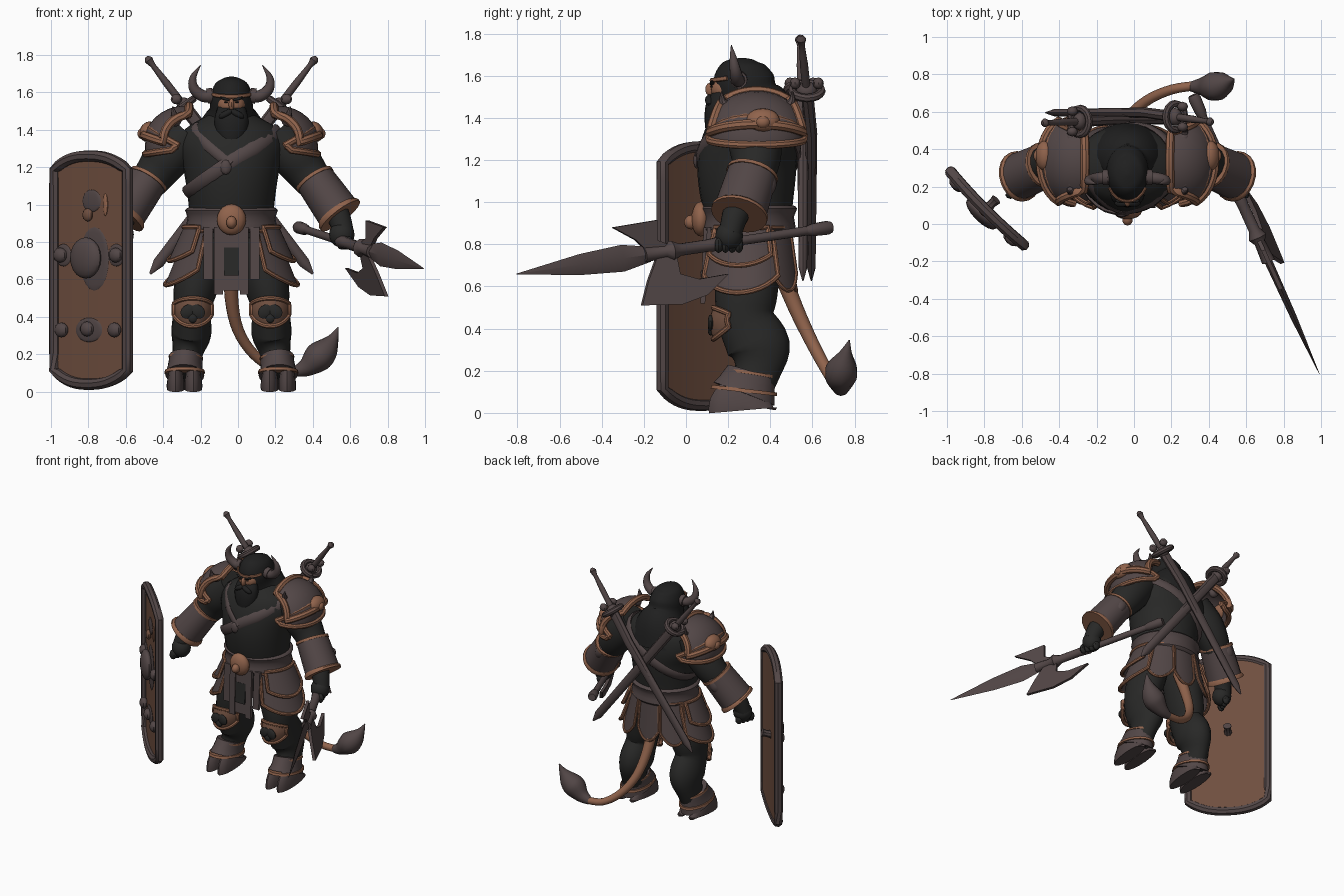
import bpy, bmesh, math
from mathutils import Vector, Matrix, Euler

if "Cube" in bpy.data.objects:
    bpy.data.objects.remove(bpy.data.objects["Cube"])

CX = -0.035          # the body's own mirror plane; body parts are built around x = 0
parts = []


def material(name, rgb):
    m = bpy.data.materials.new(name)
    m.use_nodes = True
    m.diffuse_color = (*rgb, 1)
    bsdf = m.node_tree.nodes["Principled BSDF"]
    bsdf.inputs["Base Color"].default_value = (*rgb, 1)
    bsdf.inputs["Roughness"].default_value = 0.8
    return m


HIDE = material("dark hide", (0.021, 0.021, 0.02))
HAIR = material("black hair", (0.014, 0.014, 0.014))
IRON = material("dull iron", (0.085, 0.062, 0.062))
TRIM = material("copper trim", (0.28, 0.125, 0.072))
WOOD = material("brown leather", (0.16, 0.078, 0.05))


def finish(bm, name, mat, mirror=False):
    bmesh.ops.recalc_face_normals(bm, faces=bm.faces)
    mesh = bpy.data.meshes.new(name)
    bm.to_mesh(mesh)
    bm.free()
    mesh.materials.append(mat)
    ob = bpy.data.objects.new(name, mesh)
    ob.location.x = CX
    bpy.context.scene.collection.objects.link(ob)
    if mirror:
        ob.modifiers.new("Mirror", 'MIRROR')
    parts.append(ob)
    return ob


def spline(pts, k, closed):
    n, out = len(pts), []
    get = lambda i: pts[i % n] if closed else pts[max(0, min(n - 1, i))]
    for i in range(n if closed else n - 1):
        for j in range(k):
            t = j / k
            out.append(tuple(0.5 * (2*b + (c-a)*t + (2*a-5*b+4*c-d)*t*t + (3*b-a-3*c+d)*t**3)
                             for a, b, c, d in zip(get(i-1), get(i), get(i+1), get(i+2))))
    return out if closed else out + [pts[-1]]


def sweep(name, pts, mat, mirror=False, n=16, k=4, ref=(0, 1, 0), closed=False):
    """Elliptical tube through points (x, y, z, radius[, second radius])."""
    pts = spline([tuple(p) if len(p) == 5 else (*p, p[3]) for p in pts], k, closed)
    bm, rings, a, m = bmesh.new(), [], None, len(pts)
    for i, p in enumerate(pts):
        q0 = pts[(i-1) % m] if closed else pts[max(i-1, 0)]
        q1 = pts[(i+1) % m] if closed else pts[min(i+1, m-1)]
        t = (Vector(q1[:3]) - Vector(q0[:3])).normalized()
        a = Vector(ref).cross(t) if a is None else a - t * a.dot(t)
        if a.length < 1e-3:
            a = t.orthogonal()
        a.normalize()
        b = t.cross(a)
        rings.append([bm.verts.new(Vector(p[:3]) + a * abs(p[3]) * math.cos(w) + b * abs(p[4]) * math.sin(w))
                      for w in (2 * math.pi * j / n for j in range(n))])
    for i in range(m if closed else m - 1):
        r, s = rings[i], rings[(i+1) % m]
        for j in range(n):
            bm.faces.new((r[j], r[(j+1) % n], s[(j+1) % n], s[j]))
    if not closed:
        bm.faces.new(rings[0])
        bm.faces.new(rings[-1])
    return finish(bm, name, mat, mirror)


def ball(name, loc, size, mat, mirror=False, rot=(0, 0, 0), seg=16):
    bm = bmesh.new()
    bmesh.ops.create_uvsphere(bm, u_segments=seg, v_segments=seg // 2 + 2, radius=1,
                              matrix=Matrix.LocRotScale(Vector(loc), Euler(rot), Vector(size)))
    return finish(bm, name, mat, mirror)


def patch(name, f, mat, rim, rim_r=0.012, mirror=False, nu=12, nv=8, thick=0.015):
    """Curved plate over the unit square with a bead along its edge."""
    bm = bmesh.new()
    g = [[bm.verts.new(f(i / nu, j / nv)) for j in range(nv + 1)] for i in range(nu + 1)]
    for i in range(nu):
        for j in range(nv):
            bm.faces.new((g[i][j], g[i+1][j], g[i+1][j+1], g[i][j+1]))
    edge = ([g[i][0] for i in range(nu)] + [g[nu][j] for j in range(nv)]
            + [g[i][nv] for i in range(nu, 0, -1)] + [g[0][j] for j in range(nv, 0, -1)])
    loop = [(*v.co, rim_r) for v in edge]
    bmesh.ops.recalc_face_normals(bm, faces=bm.faces)
    bmesh.ops.solidify(bm, geom=bm.faces[:], thickness=thick)
    finish(bm, name, mat, mirror)
    sweep(name + "_rim", loop, rim, mirror, n=8, k=1, closed=True)


def slab(name, outline, offset, mat, mirror=False):
    """Flat plate from a 3D outline, thickened both ways along the offset."""
    bm, off = bmesh.new(), Vector(offset)
    top = [bm.verts.new(Vector(p) + off) for p in outline]
    low = [bm.verts.new(Vector(p) - off) for p in outline]
    bm.faces.new(top)
    bm.faces.new(low)
    for i in range(len(top)):
        j = (i + 1) % len(top)
        bm.faces.new((top[i], top[j], low[j], low[i]))
    return finish(bm, name, mat, mirror)


# Torso and chest straps
TORSO = [(0, .3, .82, .2, .17), (0, .3, .92, .22, .2), (0, .29, 1.05, .235, .225), (0, .29, 1.18, .255, .235),
         (0, .31, 1.3, .285, .225), (0, .33, 1.4, .25, .19), (0, .34, 1.48, .12, .13)]
sweep("torso", TORSO, HIDE, n=28)


def on_torso(phi, z, gap=0.004):
    lo, hi = next((p, q) for p, q in zip(TORSO, TORSO[1:]) if z <= q[2])
    t = (z - lo[2]) / (hi[2] - lo[2])
    y, rx, ry = (lo[i] + (hi[i] - lo[i]) * t for i in (1, 3, 4))
    return ((rx + gap) * math.sin(phi), y - (ry + gap) * math.cos(phi), z)


sweep("chest_strap", [(*on_torso(w, 1.23 + .17 * math.sin(w)), .014, .038) for w in
                      (math.radians(d) for d in range(0, 360, 12))], IRON, n=8, k=1, ref=(-.5, 0, .85), closed=True)
sweep("short_strap", [(*on_torso(w, 1.2 - .25 * math.sin(w)), .014, .03) for w in
                      (math.radians(d) for d in range(-62, 1, 6))], IRON, n=8, k=1, ref=(.6, 0, .8))
ball("strap_buckle", (-.03, .05, 1.2), (.03, .015, .04), IRON, seg=8)

# Head: hood, face, beard and horns
sweep("hood", [(0, .34, 1.3, .24, .2), (0, .335, 1.42, .18, .18), (0, .295, 1.5, .12, .145),
               (0, .272, 1.58, .112, .145), (0, .265, 1.645, .088, .112), (0, .265, 1.675, .045, .06),
               (0, .265, 1.685, .008, .008)], HAIR, n=24)
ball("face", (0, .175, 1.535), (.074, .058, .06), TRIM)
ball("nose", (0, .115, 1.535), (.016, .024, .032), TRIM, seg=10)
ball("brow", (.033, .124, 1.565), (.034, .012, .008), HAIR, True, (0, -.3, 0), 10)
ball("eye", (.03, .121, 1.548), (.011, .006, .005), HAIR, True, seg=8)
sweep("brow_band", [(.114 * math.sin(w), .27 - .15 * math.cos(w), 1.6 - .022 * math.cos(w), .008, .011)
                    for w in (math.radians(d) for d in range(-60, 61, 15))], TRIM, n=8, k=1, ref=(0, 0, 1))
sweep("beard", [(0, .175, 1.515, .076, .045), (0, .155, 1.46, .09, .06), (0, .15, 1.39, .084, .062),
                (0, .14, 1.32, .055, .045), (0, .125, 1.27, .008, .008)], HAIR)
ball("moustache", (.03, .112, 1.485), (.045, .022, .018), HAIR, True, (0, .5, 0), 10)
sweep("horn", [(.09, .25, 1.585, .034), (.15, .245, 1.58, .032), (.2, .235, 1.62, .028),
               (.205, .225, 1.68, .018), (.165, .215, 1.745, .002)], IRON, True, n=12)
sweep("horn_ring", [(.1, .25, 1.584, .041), (.13, .25, 1.58, .041)], IRON, True, n=12, k=1)

# Arms, flared bracers and fists
sweep("arm", [(.23, .33, 1.38, .11), (.33, .33, 1.27, .125), (.405, .33, 1.17, .11),
              (.49, .29, 1.06, .088), (.57, .235, .94, .064), (.6, .21, .85, .055)], HIDE, True)
sweep("bracer", [(.445, .315, 1.135, .106, .12), (.505, .287, 1.05, .112, .124), (.575, .255, .95, .118, .128)],
      IRON, True)
sweep("bracer_top_trim", [(.441, .317, 1.14, .111, .125), (.451, .312, 1.125, .112, .126)], TRIM, True, n=20, k=1)
sweep("bracer_cuff", [(.566, .259, .963, .119, .129), (.573, .256, .953, .13, .138), (.583, .252, .94, .13, .137)],
      TRIM, True, n=20, k=1)
ball("elbow_guard", (.48, .385, 1.09), (.045, .045, .07), IRON, True, (0, -.5, 0), 10)
ball("fist", (.59, .205, .84), (.068, .066, .07), HIDE, True)
for i in range(4):
    ball("finger_%d" % i, (.625 - .012 * i, .155 + .032 * i, .795), (.028, .021, .036), HIDE, True, seg=8)


# Shoulder armour in layers
def dome(t0, t1, spread, taper, grow):
    def f(u, v):
        t = math.radians(t0 + (t1 - t0) * v)
        p = math.radians(spread * (2 * u - 1) * (1 + taper * (v - 1)))
        return Vector((.25 + grow * .22 * math.sin(t) * math.cos(p) ** .8, .335 + grow * .235 * math.sin(p),
                       1.3 + grow * .22 * math.cos(t) * math.cos(p) ** .9))
    return f


patch("lower_shoulder_plate", dome(60, 98, 76, -.1, .97), IRON, TRIM, .019, True)
patch("shoulder_plate", dome(-6, 72, 64, .4, 1.04), IRON, TRIM, .024, True)
ball("shoulder_boss", (.445, .365, 1.39), (.046, .08, .056), TRIM, True, (0, -.4, 0))
ball("boss_snout", (.478, .365, 1.38), (.026, .036, .03), TRIM, True, seg=10)
for i, (y, e) in enumerate(((.215, -1), (.46, 1))):
    ball("spike_base_%d" % i, (.3, y, 1.455), (.036, .03, .038), IRON, True, seg=10)
    sweep("shoulder_spike_%d" % i, [(.3, y, 1.455, .024), (.305, y + .04 * e, 1.475, .02),
                                    (.315, y + .045 * e, 1.525, .003)], IRON, True, n=8)

# Belt and buckle
sweep("belt", [(0, .3, .85, .22, .2), (0, .3, .87, .245, .222), (0, .3, .93, .235, .212),
               (0, .3, .97, .248, .228), (0, .3, .985, .23, .21)], IRON, n=28, k=2)
ball("belt_buckle", (0, .07, .92), (.078, .045, .083), TRIM)
ball("buckle_snout", (0, .025, .905), (.03, .035, .034), TRIM, seg=10)


# Armoured skirt
def tasset(d0, d1, top, length, flare, gap):
    def f(u, v):
        w = math.radians(d0 + (d1 - d0) * u)
        drop = v * length * (1 - .28 * (2 * u - 1) ** 2)
        r = gap + flare * drop
        return Vector(((.22 + r) * math.sin(w), .3 - (.195 + r * .6) * math.cos(w), top - drop))
    return f


patch("side_tasset", tasset(34, 122, .86, .29, .4, .02), IRON, TRIM, .013, True)
patch("upper_tasset", tasset(42, 114, .88, .18, .46, .035), IRON, TRIM, .013, True)
patch("rear_tasset", tasset(118, 158, .88, .3, .25, .02), IRON, TRIM, .01, True)
patch("back_flap", tasset(160, 200, .88, .3, .12, .01), IRON, TRIM, .01)
box = lambda x0, x1, z0, z1, y: [(x0, y, z1), (x1, y, z1), (x1, y - .015, z0), (x0, y - .015, z0)]
slab("front_flap", box(-.05, .05, .54, .88, .1), (0, .008, 0), IRON)
slab("flap_lining", box(-.04, .04, .62, .77, .094), (0, .008, 0), HIDE)
slab("front_strap", box(.045, .092, .52, .88, .095), (0, .011, 0), IRON, True)
slab("side_strap", box(.1, .15, .6, .88, .11), (0, .01, 0), IRON, True)

# Legs, knees, ankles and cloven hooves
sweep("leg", [(.12, .3, .86, .1, .145), (.15, .3, .71, .118, .15), (.19, .285, .56, .118, .148),
              (.21, .285, .44, .1, .135), (.215, .345, .31, .107, .15), (.235, .34, .2, .08, .11),
              (.245, .29, .08, .08, .1)], HIDE, True, n=20)


def knee(u, v):
    w = math.radians(-60 + 120 * u)
    drop = .15 * v * (1 - .6 * (2 * u - 1) ** 2) + .03 * (2 * u - 1) ** 2
    return Vector((.207 + .116 * math.sin(w), .28 - (.15 + .02 * math.sin(3.14 * v)) * math.cos(w), .5 - drop))


patch("knee_plate", knee, WOOD, TRIM, .013, True)
for dx in (-.026, .026):
    ball("knee_mark", (.207 + dx, .117, .428), (.044, .014, .036), HIDE, True, (0, dx * 25, 0), 10)
ball("knee_tip", (.207, .117, .395), (.026, .014, .028), HIDE, True, seg=10)
sweep("ankle_cuff", [(.25, .275, .09, .105, .155), (.248, .29, .13, .093, .138), (.243, .31, .19, .088, .118)],
      IRON, True, n=20, k=2)
sweep("ankle_trim", [(.25, .275, .098, .109, .159), (.25, .277, .115, .106, .155)], TRIM, True, n=20, k=1)
sweep("cuff_trim", [(.244, .308, .177, .093, .122), (.243, .31, .19, .092, .122)], TRIM, True, n=20, k=1)
for x in (.204, .298):
    sweep("hoof_toe", [(x, .27, .012, .047, .162), (x, .27, .04, .048, .158), (x, .285, .09, .04, .13),
                       (x, .3, .12, .03, .09)], IRON, True, k=2)

# Tail with tuft
sweep("tail", [(0, .44, .7, .042), (0, .52, .5, .036), (.035, .6, .33, .031), (.12, .67, .2, .028),
               (.24, .72, .12, .026), (.37, .74, .11, .025)], TRIM, n=12)
sweep("tail_tuft", [(.335, .735, .105, .026), (.4, .735, .13, .05), (.46, .735, .18, .078), (.505, .745, .225, .068),
                    (.545, .76, .285, .03), (.57, .775, .345, .003)], IRON, n=10)

# Two crossed swords on the back
for s, y, lean, nm in ((1, .595, .05, "left"), (-1, .555, .015, "right")):
    at = lambda t, r, q=None: (s * (.455 - .89 * t), y - lean * (1 - min(1, 2.5 * t)), 1.79 - 1.16 * t, r, q or r)
    sweep(nm + "_sword_grip", [at(0, .008), at(.015, .024), at(.04, .014), at(.12, .02), at(.25, .02)], IRON, n=10, k=2)
    sweep(nm + "_sword_sheath", [at(.23, .036, .03), at(.4, .035, .028), at(.95, .03, .02), at(1, .006, .004)],
          IRON, n=8, k=1)
    gx, gy, gz = at(.225, 0)[:3]
    ring = [(gx + s * .05 * math.cos(w), gy + .07 * math.sin(w), gz - .035 * math.cos(w), .02)
            for w in (math.pi * j / 8 for j in range(16))]
    sweep(nm + "_sword_guard", ring, IRON, n=8, k=1, closed=True)
    ball(nm + "_sword_collar", (gx, gy, gz), (.04, .05, .045), IRON, seg=10)
    for e in (-1, 1):
        ball(nm + "_guard_knob", (gx + s * .04, gy + .055 * e, gz + .035), (.03, .026, .028), IRON, seg=8)

# Halberd: positions are given by y along the shaft
hx = lambda y: .355 + (.68 - y) * .453
hz = lambda y: .88 - (.68 - y) * .149
along = lambda y, r, q=None: (hx(y), y, hz(y), r, q or r)
UP = (0, 0, 1)
sweep("halberd_shaft", [along(.68, .022), along(-.15, .022)], IRON, n=12, k=1, ref=UP)
sweep("halberd_butt", [along(.69, .026), along(.67, .034), along(.6, .031), along(.57, .022)], IRON, n=10, k=1, ref=UP)
sweep("halberd_socket", [along(.2, .024), along(.17, .036), along(.1, .03), along(-.03, .03),
                         along(-.07, .05), along(-.1, .03), along(-.2, .036)], IRON, n=10, k=1, ref=UP)
sweep("halberd_point", [along(-.17, .022, .036), along(-.3, .02, .064), along(-.5, .017, .05),
                        along(-.805, .001, .002)], IRON, n=4, k=1, ref=UP)
AXE = ((-.14, .74), (-.18, .63), (-.21, .51), (-.02, .515), (.1, .56), (.2, .66), (.06, .635), (-.03, .66), (-.05, .76))
BEAK = ((-.03, .78), (-.14, .82), (-.14, .915), (-.35, .88), (-.24, .82), (-.18, .76))
for nm, shape in (("axe_blade", AXE), ("back_beak", BEAK)):
    slab(nm, [(hx(y) + .3 * max(0, hz(y) - z), y, z) for y, z in shape], (.01, .0045, 0), IRON)

# Tall shield, angled outward
E, N = Vector((1, -1, 0)).normalized(), Vector((-1, -1, 0)).normalized()
MID = Vector((-.75, .083, 0))
spot = lambda a, z, out=0.0: MID + E * a + N * (.012 - .012 * (a / .275) ** 2 + out) + Vector((0, 0, z))


def shield(u, v):
    a = .275 * (2 * u - 1)
    cut = .075 * abs(2 * u - 1) ** 2.5
    return spot(a, .04 + cut + (1.22 - 2 * cut) * v)


patch("shield_panel", shield, WOOD, IRON, .031, nu=16, nv=12, thick=.02)
TURN = (0, 0, math.radians(-45))
for a, z, w, h in ((.04, .71, .11, .17), (0, .33, .1, .065), (.02, 1.02, .07, .06),
                   (-.2, .73, .06, .06), (.2, .73, .06, .06)):
    ball("shield_mount", spot(a, z, .004), (w, .009, h), IRON, rot=TURN)
ball("shield_boss", spot(0, .715, .03), (.11, .042, .11), IRON, rot=TURN)
for a, z in ((-.2, .33), (0, .335), (.2, .33), (-.21, .73), (.21, .73)):
    ball("shield_stud", spot(a, z, .02), (.045, .03, .04), IRON, rot=TURN, seg=10)
ball("shield_badge", spot(0, .945, .015), (.035, .02, .035), WOOD, rot=TURN, seg=10)
ball("shield_streak", spot(.12, 1.0, .003), (.018, .008, .06), TRIM, rot=TURN, seg=10)
sweep("shield_grip", [(*spot(0, .66, -.01), .03), (*spot(0, .67, -.05), .024), (*spot(0, .68, -.08), .03)], IRON, n=8)

# Smooth shading with crisp edges
bpy.ops.object.select_all(action='DESELECT')
for ob in parts:
    ob.select_set(True)
bpy.context.view_layer.objects.active = parts[0]
bpy.ops.object.shade_smooth_by_angle(angle=math.radians(42))
